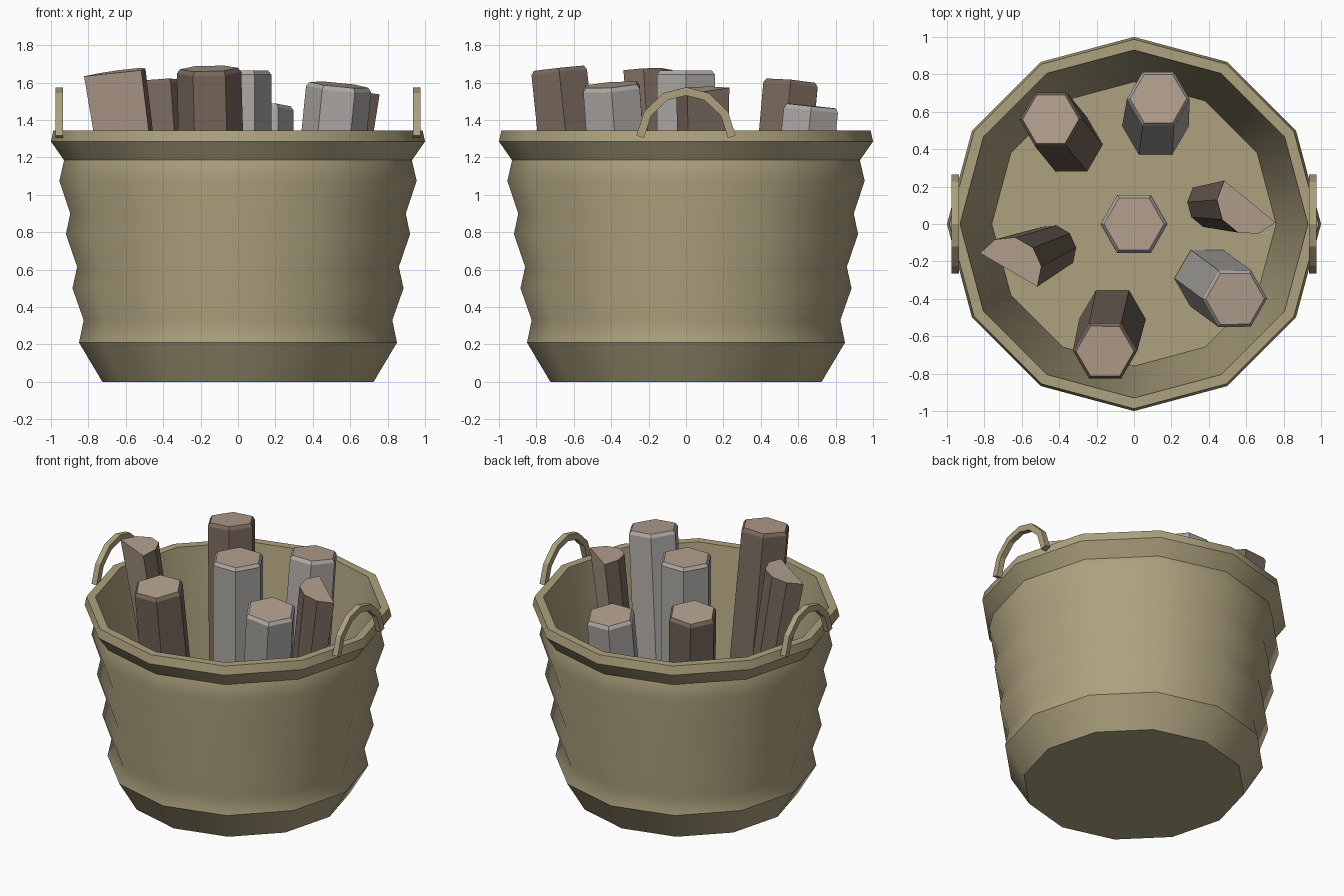
import bpy, math
from mathutils import Vector

if "Cube" in bpy.data.objects:
    bpy.data.objects.remove(bpy.data.objects["Cube"])


def material(name, rgb):
    m = bpy.data.materials.new(name)
    m.diffuse_color = (*rgb, 1)
    m.use_nodes = True
    m.node_tree.nodes["Principled BSDF"].inputs["Base Color"].default_value = m.diffuse_color
    return m


WICKER = material("wicker", (.42, .36, .21))
WOOD = material("cut_wood", (.45, .35, .27))
BROWN = material("brown_bark", (.19, .14, .11))
GREY = material("grey_bark", (.42, .40, .38))


def make(name, verts, faces, mats, smooth=None):
    me = bpy.data.meshes.new(name)
    me.from_pydata(verts, [], faces)
    for m in mats:
        me.materials.append(m)
    ob = bpy.data.objects.new(name, me)
    bpy.context.collection.objects.link(ob)
    if smooth:
        bpy.ops.object.select_all(action='DESELECT')
        bpy.context.view_layer.objects.active = ob
        ob.select_set(True)
        bpy.ops.object.shade_smooth_by_angle(angle=math.radians(smooth))
    return ob


def loft(rings):
    # Stacked rings of equal size, capped at both ends (caps come last)
    n = len(rings[0])
    verts = [v for r in rings for v in r]
    faces = [(k*n + i, k*n + (i+1) % n, (k+1)*n + (i+1) % n, (k+1)*n + i)
             for k in range(len(rings)-1) for i in range(n)]
    faces.append(tuple(reversed(range(n))))
    faces.append(tuple(range(len(verts)-n, len(verts))))
    return verts, faces


# Basket: ridged outside, flared rim, plain inside wall and floor
profile = [(.725, 0), (.85, .21), (.825, .33), (.885, .50), (.86, .615),
           (.92, .79), (.897, .90), (.955, 1.075), (.93, 1.185),
           (1.0, 1.285), (.987, 1.345), (.93, 1.345), (.76, .09)]
rings = [[(r*math.cos(i*math.pi/6), r*math.sin(i*math.pi/6), z) for i in range(12)]
         for r, z in profile]
make("basket", *loft(rings), [WICKER], 35)

# Handles: flat bent strips at both sides
arc = [(-.245, 1.31), (-.205, 1.435), (-.11, 1.525), (0, 1.553),
       (.11, 1.525), (.205, 1.435), (.245, 1.31)]
for side, name in ((1, "right_handle"), (-1, "left_handle")):
    rings = []
    for i, p in enumerate(arc):
        a, b = arc[max(i-1, 0)], arc[min(i+1, len(arc)-1)]
        t = Vector((b[0]-a[0], b[1]-a[1])).normalized()
        n = Vector((-t.y, t.x)) * .022
        rings.append([(side*.955 + sx*.02, p[0] + s*n.x, p[1] + s*n.y)
                      for sx, s in ((-1, -1), (-1, 1), (1, 1), (1, -1))])
    make(name, *loft(rings), [WICKER])


def log(name, bottom, top, angles, sections, bark, split=False):
    # Sections are (distance below top or None for the bottom end, radius)
    b, t = Vector(bottom), Vector(top)
    axis = t - b
    q = Vector((0, 0, 1)).rotation_difference(axis)
    rings = []
    for d, r in sections:
        c = b if d is None else t - axis.normalized()*d
        rings.append([c + q @ Vector((r*math.cos(math.radians(a)),
                                      r*math.sin(math.radians(a)), 0)) for a in angles])
    ob = make(name, *loft(rings), [bark, WOOD])
    n = len(angles)
    polys = ob.data.polygons
    polys[-1].material_index = polys[-2].material_index = 1
    if split:
        polys[n-1].material_index = 1
    return ob


# Whole logs: six sided, chamfered bark edge around the cut end
HEX = range(0, 360, 60)
for name, b, t, rb, rt, bark in (
        ("centre_log", (0, 0), (0, 0, 1.665), .18, .178, GREY),
        ("front_log", (-.115, -.51), (-.155, -.68, 1.675), .178, .172, BROWN),
        ("right_log", (.39, -.29), (.54, -.40, 1.588), .175, .175, GREY),
        ("back_log", (.115, .525), (.13, .67, 1.475), .178, .168, GREY),
        ("back_left_log", (-.335, .425), (-.445, .56, 1.605), .168, .168, BROWN)):
    log(name, (*b, .09), t, HEX, [(None, rb), (.022, rt), (0, rt*.9)], bark)

# Split logs: half rounds with a flat cut side, thinner at the bottom
for name, b, t, mid in (
        ("left_split_log", (-.443, -.14), (-.67, -.245, 1.65), 60),
        ("right_split_log", (.42, .11), (.62, .12, 1.555), -129)):
    log(name, (*b, .09), t, [mid + a for a in (-90, -54, -18, 18, 54, 90)],
        [(None, .135), (0, .178)], BROWN, True)
